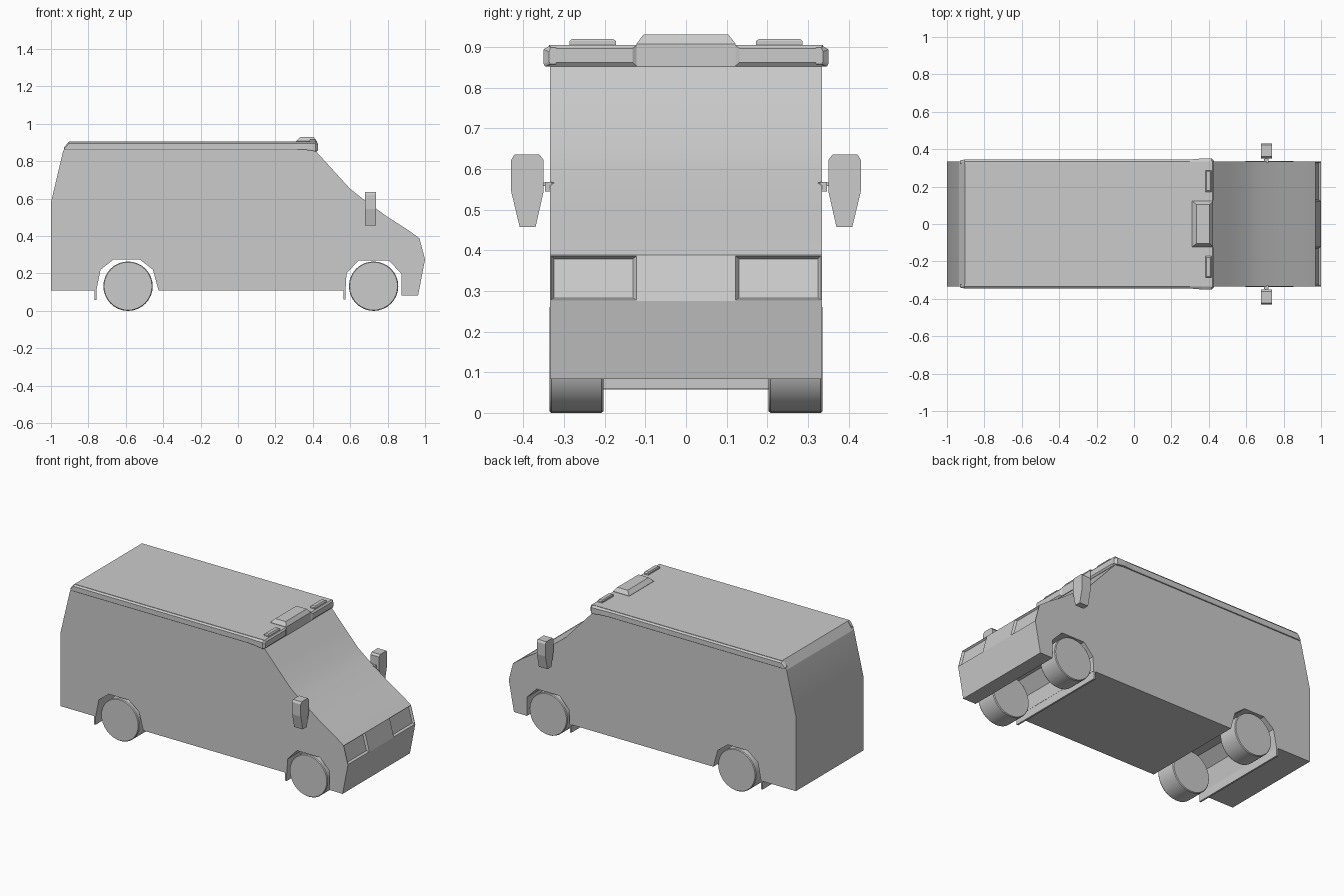
import bpy, bmesh, math

if "Cube" in bpy.data.objects:
    bpy.data.objects.remove(bpy.data.objects["Cube"])


def loft(name, rings, mirror=False, smooth=None):
    """Skin a list of equal-length rings and cap both ends."""
    bm = bmesh.new()
    vs = [[bm.verts.new(p) for p in ring] for ring in rings]
    n = len(vs[0])
    for a, b in zip(vs, vs[1:]):
        for i in range(n):
            j = (i + 1) % n
            bm.faces.new((a[i], a[j], b[j], b[i]))
    bm.faces.new(vs[0][::-1])
    bm.faces.new(vs[-1])
    bmesh.ops.recalc_face_normals(bm, faces=bm.faces)
    me = bpy.data.meshes.new(name)
    bm.to_mesh(me)
    bm.free()
    ob = bpy.data.objects.new(name, me)
    bpy.context.collection.objects.link(ob)
    if mirror:
        ob.modifiers.new("mirror", 'MIRROR').use_axis = (False, True, False)
    if smooth:
        bpy.ops.object.select_all(action='DESELECT')
        ob.select_set(True)
        bpy.context.view_layer.objects.active = ob
        bpy.ops.object.shade_smooth_by_angle(angle=math.radians(smooth))
    return ob


def side_ring(pts, y):
    return [(x, y, z) for x, z in pts]


def cross_ring(pts, x):
    return [(x, y, z) for y, z in pts]


def rect(a0, a1, b0, b1):
    return [(a0, b0), (a1, b0), (a1, b1), (a0, b1)]


def box(name, x0, x1, y0, y1, z0, z1, mirror=False):
    r = rect(y0, y1, z0, z1)
    return loft(name, [cross_ring(r, x0), cross_ring(r, x1)], mirror)


def plan_ring(x0, x1, y0, y1, z):
    return [(x, y, z) for x, y in rect(x0, x1, y0, y1)]


W = 0.335

# Body shell, side profile with full-width wheel arches
profile = [(-1, 0.11), (-1, 0.58), (-0.935, 0.855), (0.415, 0.855),
           (0.50, 0.762), (0.60, 0.652), (0.67, 0.597), (0.80, 0.502),
           (0.91, 0.432), (0.97, 0.388), (1.0, 0.275), (0.963, 0.083),
           (0.873, 0.083), (0.873, 0.20), (0.805, 0.27), (0.645, 0.27),
           (0.58, 0.20), (0.575, 0.11), (-0.425, 0.11), (-0.455, 0.22),
           (-0.525, 0.275), (-0.665, 0.275), (-0.735, 0.22), (-0.757, 0.11)]
body = loft("body", [side_ring(profile, -W), side_ring(profile, W)], smooth=20)


# Headlight recesses, tapered cutter following the sloped nose
def nose_ring(y0, y1, z0, z1, d):
    return [(1.0 - (z - 0.275) * 0.03 / 0.113 + d, y, z)
            for y, z in rect(y0, y1, z0, z1)]


cutter = loft("headlight_cutter", [nose_ring(0.116, 0.333, 0.272, 0.391, 0.01),
                                   nose_ring(0.122, 0.332, 0.277, 0.386, 0.0),
                                   nose_ring(0.130, 0.325, 0.283, 0.379, -0.012)],
              mirror=True)
cutter.hide_render = True
cutter.hide_viewport = True
cut = body.modifiers.new("headlights", 'BOOLEAN')
cut.object = cutter
cut.operation = 'DIFFERENCE'
cut.solver = 'EXACT'

# Roof cap with sloped rear
roof = [(-0.935, 0.855), (-0.903, 0.905), (0.415, 0.905), (0.415, 0.855)]
loft("roof", [side_ring(roof, -W), side_ring(roof, W)])


# Roof side rails, flaring out to the front corners
def rail_ring(x, out, top, low=0.86):
    return cross_ring([(0.32, low), (out - 0.003, low), (out, low + 0.006),
                       (out, top - 0.01), (0.333, top), (0.32, top)], x)


loft("roof_rail", [rail_ring(-0.93, 0.34, 0.875), rail_ring(-0.905, 0.345, 0.904),
                   rail_ring(0.30, 0.345, 0.904), rail_ring(0.36, 0.350, 0.904),
                   rail_ring(0.415, 0.350, 0.904, 0.852),
                   rail_ring(0.428, 0.337, 0.898, 0.858)], mirror=True)

# Roof front lamps
loft("roof_lamp", [cross_ring(rect(0.12, 0.337, 0.852, 0.905), 0.41),
                   cross_ring(rect(0.12, 0.337, 0.852, 0.905), 0.420),
                   cross_ring(rect(0.132, 0.33, 0.862, 0.896), 0.428)], mirror=True)

# Raised centre unit and small roof markers
loft("roof_centre_unit", [plan_ring(0.31, 0.422, -0.122, 0.122, 0.852),
                          plan_ring(0.31, 0.422, -0.122, 0.122, 0.907),
                          plan_ring(0.333, 0.405, -0.105, 0.105, 0.93)])
loft("roof_marker", [plan_ring(0.383, 0.414, 0.172, 0.287, 0.90),
                     plan_ring(0.383, 0.414, 0.172, 0.287, 0.914),
                     plan_ring(0.388, 0.410, 0.18, 0.28, 0.92)], mirror=True)


# Wheels
def wheel_ring(cx, r, y, n=32):
    return [(cx + r * math.cos(2 * math.pi * i / n), y,
             0.132 + r * math.sin(2 * math.pi * i / n)) for i in range(n)]


for name, cx in (("rear_wheel", -0.588), ("front_wheel", 0.725)):
    loft(name, [wheel_ring(cx, 0.128, 0.203), wheel_ring(cx, 0.132, 0.208),
                wheel_ring(cx, 0.132, 0.331), wheel_ring(cx, 0.128, 0.336)],
         mirror=True, smooth=30)

# Full-width mud flaps behind each axle
box("rear_mud_flap", -0.768, -0.757, -W, W, 0.058, 0.12)
box("front_mud_flap", 0.563, 0.574, -W, W, 0.06, 0.12)

# Door mirrors with arm and mount
mirror_shape = [(0.37, 0.457), (0.409, 0.457), (0.43, 0.545), (0.43, 0.622),
                (0.422, 0.635), (0.36, 0.635), (0.35, 0.622), (0.35, 0.545)]
loft("door_mirror", [cross_ring(mirror_shape, 0.678),
                     cross_ring(mirror_shape, 0.738)], mirror=True)
box("mirror_arm", 0.70, 0.715, 0.325, 0.36, 0.558, 0.567, mirror=True)
box("mirror_mount", 0.695, 0.72, 0.33, 0.347, 0.545, 0.568, mirror=True)
